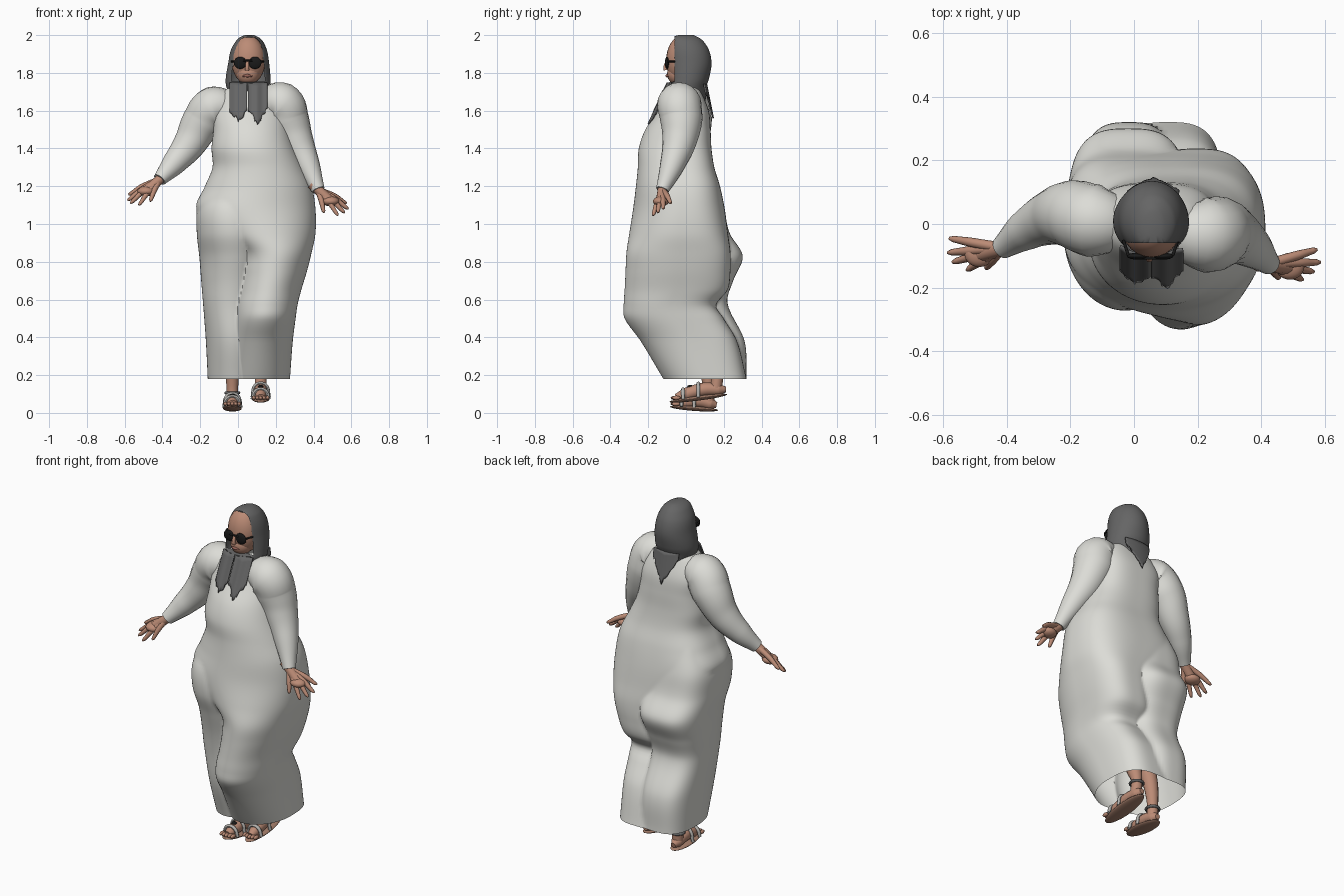
import bpy, bmesh, math, random
from mathutils import Vector, Matrix

random.seed(4)
if "Cube" in bpy.data.objects:
    bpy.data.objects.remove(bpy.data.objects["Cube"])


def material(name, r, g, b):
    m = bpy.data.materials.new(name)
    m.use_nodes = True
    m.diffuse_color = (r, g, b, 1)
    shader = m.node_tree.nodes["Principled BSDF"]
    shader.inputs["Base Color"].default_value = (r, g, b, 1)
    shader.inputs["Roughness"].default_value = 0.8
    return m


cloth = material("pale cloth", .72, .72, .68)
scarf = material("grey scarf", .13, .13, .13)
skin = material("skin", .5, .26, .18)
black = material("black lens", .01, .01, .01)
lips = material("lips", .32, .13, .1)
sole_mat = material("brown sole", .36, .2, .14)
strap_mat = material("strap grey", .45, .44, .42)


def finish(name, bm, mat, angle=45):
    mesh = bpy.data.meshes.new(name)
    bm.to_mesh(mesh)
    bm.free()
    mesh.materials.append(mat)
    obj = bpy.data.objects.new(name, mesh)
    bpy.context.collection.objects.link(obj)
    bpy.ops.object.select_all(action="DESELECT")
    obj.select_set(True)
    bpy.context.view_layer.objects.active = obj
    bpy.ops.object.shade_smooth_by_angle(angle=math.radians(angle))
    return obj


def sample(rows, z):
    """Smooth bounds (x0, x1, y0, y1) of a table of rows sorted from low to high z."""
    i = 0
    while i < len(rows) - 2 and rows[i + 1][0] < z:
        i += 1
    a, b = rows[i], rows[i + 1]
    p, q = rows[max(i - 1, 0)], rows[min(i + 2, len(rows) - 1)]
    h = b[0] - a[0]
    t = (z - a[0]) / h
    out = []
    for k in range(1, 5):
        ma = (b[k] - p[k]) / (b[0] - p[0]) * h
        mb = (q[k] - a[k]) / (q[0] - a[0]) * h
        out.append((2*t**3 - 3*t*t + 1) * a[k] + (t**3 - 2*t*t + t) * ma
                   + (3*t*t - 2*t**3) * b[k] + (t**3 - t*t) * mb)
    return out


def reach(bounds, cx, cy, dx, dy, square):
    """Distance from an inner centre to an oval whose back half may be squarer."""
    x0, x1, y0, y1 = bounds
    near, far = 0, 1
    for _ in range(18):
        d = (near + far) / 2
        u = (2 * (cx + d*dx) - x0 - x1) / (x1 - x0)
        v = (2 * (cy + d*dy) - y0 - y1) / (y1 - y0)
        n = square if v > 0 else 2
        if abs(u)**n + abs(v)**n < 1:
            near = d
        else:
            far = d
    return near


def loft(lobes, centre, sides, rings, square=2, cap=False):
    """Tube around the outline of one or more stacked oval lobes."""
    bm = bmesh.new()
    low, high = min(r[0][0] for r in lobes), max(r[-1][0] for r in lobes)
    grid = []
    for j in range(rings + 1):
        z = low + (high - low) * j / rings
        active = [sample(r, z) for r in lobes if r[0][0] - .001 <= z <= r[-1][0] + .001]
        ring = []
        for i in range(sides):
            a = math.tau * i / sides
            dx, dy = math.cos(a), math.sin(a)
            d = max(reach(e, *centre, dx, dy, square) for e in active)
            ring.append(bm.verts.new((centre[0] + d*dx, centre[1] + d*dy, z)))
        grid.append(ring)
    for lo, hi in zip(grid, grid[1:]):
        for i in range(sides):
            k = (i + 1) % sides
            bm.faces.new((lo[i], lo[k], hi[k], hi[i]))
    if cap:
        bm.faces.new(grid[-1])
    return bm


def tube(name, points, mat, sides=4):
    """Tapered tube through points (x, y, z, radius)."""
    cu = bpy.data.curves.new(name, "CURVE")
    cu.dimensions, cu.bevel_depth, cu.bevel_resolution = "3D", 1, sides
    cu.use_fill_caps, cu.resolution_u = True, 8
    sp = cu.splines.new("BEZIER")
    sp.bezier_points.add(len(points) - 1)
    for bp, p in zip(sp.bezier_points, points):
        bp.co, bp.radius = p[:3], p[3]
        bp.handle_left_type = bp.handle_right_type = "AUTO"
    tmp = bpy.data.objects.new(name + " path", cu)
    bpy.context.collection.objects.link(tmp)
    bm = bmesh.new()
    shape = tmp.evaluated_get(bpy.context.evaluated_depsgraph_get())
    bm.from_mesh(shape.to_mesh())
    bpy.data.objects.remove(tmp)
    return finish(name, bm, mat)


def ellipsoid(name, centre, size, mat, tilt=0):
    bm = bmesh.new()
    m = Matrix.Translation(centre) @ Matrix.Rotation(tilt, 4, "X") @ Matrix.Diagonal((*size, 1))
    bmesh.ops.create_uvsphere(bm, u_segments=24, v_segments=16, radius=1, matrix=m)
    return finish(name, bm, mat)


# Gown: torso flowing into the left leg, with a set-back lobe over the right leg
torso = [(.18, -.06, .275, -.12, .32), (.38, -.04, .29, -.24, .27), (.5, -.02, .305, -.325, .2),
         (.57, -.01, .315, -.33, .16), (.65, 0, .335, -.325, .22), (.75, .01, .365, -.32, .235),
         (.85, 0, .39, -.315, .235), (.95, -.12, .41, -.3, .222), (1.08, -.22, .41, -.28, .205),
         (1.2, -.175, .39, -.265, .18), (1.3, -.135, .345, -.255, .15), (1.4, -.14, .3, -.25, .135),
         (1.5, -.13, .27, -.215, .13), (1.6, -.13, .25, -.15, .12), (1.7, -.08, .2, -.1, .08),
         (1.75, 0, .12, -.065, .05)]
right_lobe = [(.18, -.16, .13, -.1, .32), (.38, -.17, .13, -.16, .31), (.58, -.185, .13, -.18, .22),
              (.7, -.195, .15, -.2, .25), (.83, -.205, .17, -.235, .3), (.95, -.218, .17, -.27, .232),
              (1.08, -.215, .15, -.26, .2), (1.2, -.16, .13, -.2, .16)]
finish("gown", loft([torso, right_lobe], (.08, 0), 128, 100, 3), cloth, 50)

# Sleeves
tube("left_sleeve", [(.13, -.02, 1.62, .08), (.225, -.035, 1.635, .118), (.265, -.025, 1.55, .112),
                     (.308, -.035, 1.44, .092), (.365, -.07, 1.32, .067), (.425, -.125, 1.18, .035)], cloth, 8)
tube("right_sleeve", [(-.03, 0, 1.6, .08), (-.125, .01, 1.615, .115), (-.19, .03, 1.54, .108),
                      (-.26, .02, 1.42, .086), (-.34, -.02, 1.32, .064), (-.415, -.075, 1.235, .036)], cloth, 8)


# Hands: fingers fan out from the wrist across a palm
def hand(side, wrist, tips):
    w = Vector(wrist)
    mid = sum((Vector(t) for t in tips), Vector()) / len(tips)
    ellipsoid(side + "_palm", w.lerp(mid, .55), (.046, .042, .026), skin)
    tube(side + "_wrist", [(*w.lerp(mid, -.3), .028), (*w, .026), (*w.lerp(mid, .5), .027)], skin)
    for i, tip in enumerate(tips):
        t = Vector(tip)
        bend = w.lerp(t, .6) + Vector((0, 0, .008))
        tube(f"{side}_finger_{i + 1}", [(*w, .017), (*bend, .0145), (*w.lerp(t, .93), .01), (*t, .005)], skin, 2)


hand("left", (.425, -.125, 1.18), [(.575, -.08, 1.11), (.585, -.12, 1.08), (.565, -.15, 1.06),
                                   (.53, -.175, 1.045), (.455, -.17, 1.06)])
hand("right", (-.415, -.075, 1.235), [(-.58, -.045, 1.155), (-.585, -.09, 1.125), (-.57, -.12, 1.11),
                                      (-.525, -.145, 1.1), (-.465, -.14, 1.12)])

# Head and face
ellipsoid("face", (.055, -.02, 1.867), (.09, .085, .13), skin)
ellipsoid("jaw", (.053, -.042, 1.795), (.062, .058, .06), skin)
tube("nose", [(.05, -.095, 1.87, .007), (.048, -.11, 1.83, .01), (.048, -.107, 1.815, .012)], skin)
tube("mouth", [(.025, -.091, 1.783, .004), (.05, -.1, 1.785, .009), (.075, -.091, 1.783, .004)], lips)
for side, x in (("right", .012), ("left", .09)):
    ellipsoid(side + "_lens", (x, -.101, 1.853), (.034, .011, .032), black)
tube("glasses_bridge", [(.02, -.107, 1.865, .005), (.08, -.107, 1.865, .005)], black)
for side, x, s in (("right", -.018, -1), ("left", .122, 1)):
    tube(side + "_temple", [(x, -.098, 1.86, .005), (x + s*.016, -.05, 1.86, .005)], black)

# Hood with a flat front opening for the face
hood_rows = [(1.6, .01, .1, -.06, .1), (1.67, -.03, .15, -.09, .105), (1.72, -.06, .17, -.1, .105),
             (1.77, -.065, .172, -.1, .122), (1.85, -.052, .165, -.1, .135), (1.92, -.038, .153, -.1, .122),
             (1.97, -.01, .13, -.09, .09), (1.99, .012, .107, -.075, .062), (2.0, .035, .085, -.04, .04)]
bm = loft([hood_rows], (.06, .0), 96, 70, cap=True)
for v in bm.verts:
    if v.co.z > 1.75:
        v.co.y = max(v.co.y, -.06)
opening = [f for f in bm.faces if 1.755 < f.calc_center_median().z < 1.99
           and all(v.co.y < -.059 for v in f.verts)]
bmesh.ops.delete(bm, geom=opening, context="FACES")
finish("hood", bm, scarf)


# Hanging scarf ends with ragged hems
def drape(name, x0, x1, top, bottom, surface, point):
    bm = bmesh.new()
    cols, rows = 18, 8
    grid = []
    for i in range(cols + 1):
        u = i / cols
        x = x0 + (x1 - x0) * u
        low = bottom + abs(2*u - 1) * point + random.uniform(-.012, .012)
        heights = [top + (low - top) * j / rows for j in range(rows + 1)]
        grid.append([bm.verts.new((x, surface(x, z), z)) for z in heights])
    for a, b in zip(grid, grid[1:]):
        for j in range(rows):
            bm.faces.new((a[j], a[j + 1], b[j + 1], b[j]))
    thick = finish(name, bm, scarf).modifiers.new("thickness", "SOLIDIFY")
    thick.thickness = .008


def chest(x, z):
    return -.104 - (1.74 - z) * .48 + 2.2 * (x - .06)**2 + .003 * math.sin(x * 110)


def nape(x, z):
    return .108 + (1.72 - z) * .2 - 2 * (x - .06)**2


drape("right_scarf_end", -.045, .048, 1.75, 1.55, chest, .05)
drape("left_scarf_end", .054, .155, 1.75, 1.53, chest, .08)
drape("back_scarf_point", -.02, .14, 1.74, 1.57, nape, .13)


# Legs, feet and sandals
def foot(side, x, toe, heel, ankle_y):
    (ty, tz), (hy, hz) = toe, heel
    tilt = math.atan2(hz - tz, hy - ty)
    on = lambda t, up=0: (ty + (hy - ty) * t, tz + (hz - tz) * t + up)
    ellipsoid(side + "_sole", (x, *on(.5, .008)), (.05, (hy - ty) / 2, .013), sole_mat, tilt)
    tube(side + "_foot", [(x, *on(.12, .025), .02), (x, *on(.3, .038), .034), (x, *on(.6, .05), .036),
                          (x, *on(.85, .04), .032), (x, *on(.97, .035), .015)], skin)
    for i in range(5):
        ellipsoid(f"{side}_toe_{i + 1}", (x - .036 + i*.018, *on(.1 + .012*abs(i - 2), .025)),
                  (.01, .022, .011), skin)
    tube(side + "_leg", [(x, *on(.8, .04), .032), (x, ankle_y, hz + .12, .03), (x, ankle_y - .02, .28, .042),
                         (x, ankle_y - .08, .45, .055)], skin)
    for i, (t, up) in enumerate(((.24, .066), (.5, .086))):
        tube(f"{side}_strap_{i + 1}", [(x - .045, *on(t, .012), .009), (x - .028, *on(t, up - .012), .01),
                                       (x, *on(t, up), .01), (x + .028, *on(t, up - .012), .01),
                                       (x + .045, *on(t, .012), .009)], strap_mat, 2)
    ellipsoid(side + "_buckle", (x, *on(.36, .074)), (.014, .016, .01), black, tilt)
    loop = [(x + .035 * math.cos(a), ankle_y + .035 * math.sin(a), hz + .1, .008)
            for a in (math.tau * k / 8 for k in range(9))]
    tube(side + "_ankle_strap", loop, scarf, 2)


foot("right", -.03, (-.085, .025), (.17, .006), .12)
foot("left", .12, (-.09, .05), (.22, .09), .165)
